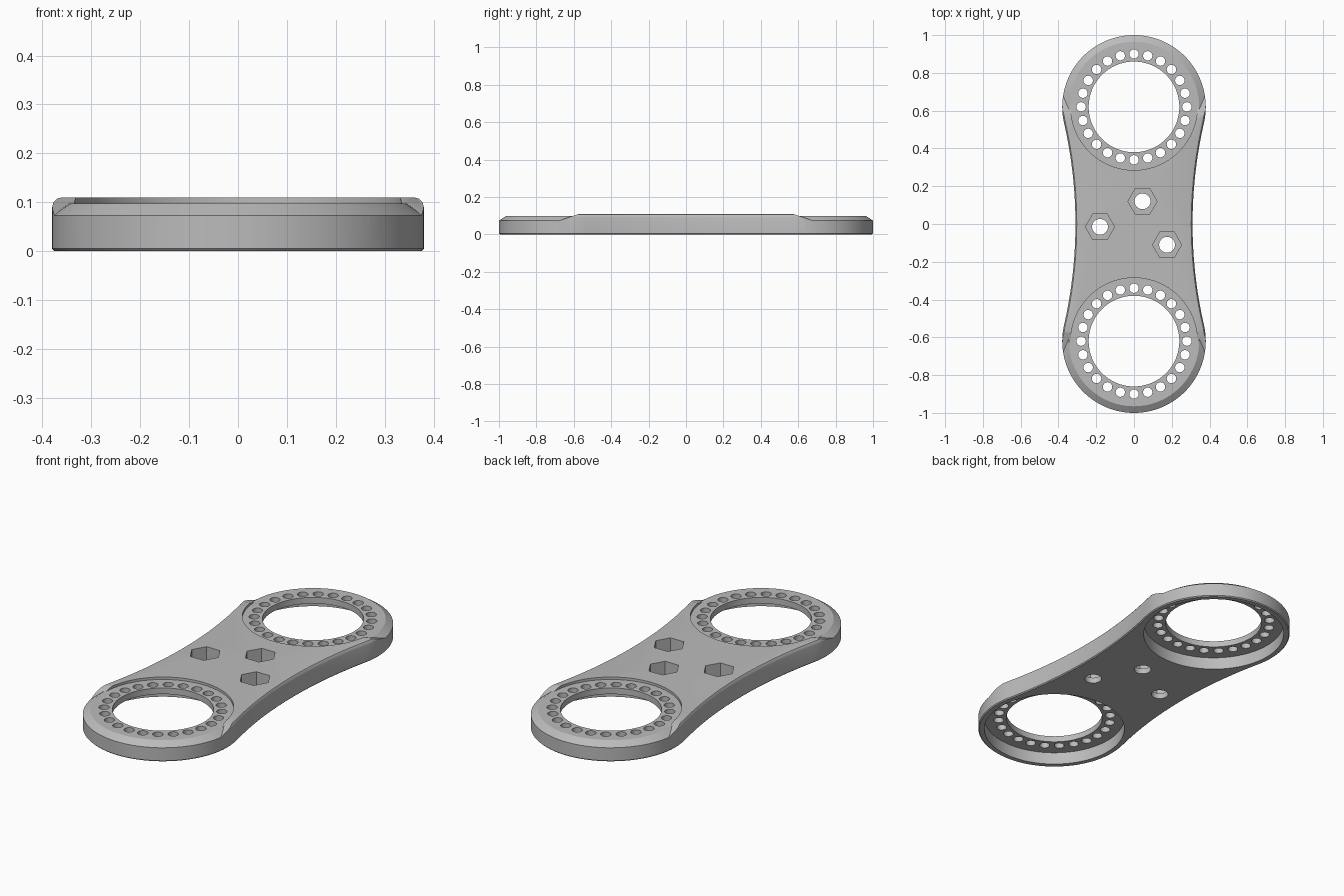
import bpy
import bmesh
from math import atan2, cos, sin, pi

if "Cube" in bpy.data.objects:
    bpy.data.objects.remove(bpy.data.objects["Cube"])

END_Y = 0.62      # ring centre
END_R = 0.38      # ring outer radius
WAIST = 0.31      # half width at the middle
SIDE_R = 2.40     # radius of the concave sides
TILT = atan2(END_Y, WAIST + SIDE_R)

grey = bpy.data.materials.new("plain grey")
grey.use_nodes = True
grey.diffuse_color = (0.5, 0.5, 0.5, 1)
grey.node_tree.nodes["Principled BSDF"].inputs["Base Color"].default_value = (0.5, 0.5, 0.5, 1)


def arc(cx, cy, r, a0, a1, n):
    return [(cx + r * cos(a0 + (a1 - a0) * i / n), cy + r * sin(a0 + (a1 - a0) * i / n)) for i in range(n)]


def circle(cx, cy, r, n=96, start=0.0):
    return arc(cx, cy, r, start, start + 2 * pi, n)


def outline(inset):
    """Two round ends joined by concave sides, moved inwards by inset."""
    r, side, cx = END_R - inset, SIDE_R + inset, WAIST + SIDE_R
    return (arc(0, END_Y, r, -TILT, pi + TILT, 64)
            + arc(-cx, 0, side, TILT, -TILT, 32)
            + arc(0, -END_Y, r, pi - TILT, 2 * pi + TILT, 64)
            + arc(cx, 0, side, pi + TILT, pi - TILT, 32))


def add_loft(bm, levels):
    """Capped solid through a stack of (outline, z) levels."""
    rings = [[bm.verts.new((x, y, z)) for x, y in pts] for pts, z in levels]
    n = len(rings[0])
    for low, high in zip(rings, rings[1:]):
        for i in range(n):
            j = (i + 1) % n
            bm.faces.new((low[i], low[j], high[j], high[i]))
    bm.faces.new(rings[0][::-1])
    bm.faces.new(rings[-1])


def make(name, solids):
    bm = bmesh.new()
    for levels in solids:
        add_loft(bm, levels)
    bmesh.ops.recalc_face_normals(bm, faces=bm.faces)
    mesh = bpy.data.meshes.new(name)
    bm.to_mesh(mesh)
    bm.free()
    mesh.materials.append(grey)
    ob = bpy.data.objects.new(name, mesh)
    bpy.context.collection.objects.link(ob)
    return ob


def combine(ob, tool, operation="DIFFERENCE"):
    tool.hide_render = True
    mod = ob.modifiers.new("cut", "BOOLEAN")
    mod.operation, mod.solver, mod.object = operation, "EXACT", tool
    bpy.context.view_layer.objects.active = ob
    bpy.ops.object.modifier_apply(modifier=mod.name)
    bpy.data.objects.remove(tool)


def prism(pts, z0, z1):
    return [(pts, z0), (pts, z1)]


# Body with a rounded top edge and a small bottom chamfer
plate = make("link_plate", [[(outline(d), z) for d, z in (
    (0.005, 0), (0, 0.005), (0, 0.09), (0.002, 0.099), (0.007, 0.107), (0.016, 0.11))]])

# Chamfered ends, running out on a slope towards the middle
for s in (-1, 1):
    chamfer = make("chamfer_cutter", [[
        (circle(0, s * END_Y, 0.345), 0.097), (circle(0, s * END_Y, 0.415), 0.049),
        (circle(0, s * END_Y, 0.415), 0.2)]])

    def block(y, z):
        return [(-0.6, s * y), (0.6, s * y), (0.6, s * 1.2), (-0.6, s * 1.2)], z
    combine(chamfer, make("slope_cutter", [[block(0.897, 0), block(0.54, 0.12), block(0.54, 0.3)]]), "INTERSECT")
    combine(plate, chamfer)

# Round recesses above, deep pockets below
ends = (-END_Y, END_Y)
combine(plate, make("recess_cutter", [prism(circle(0, y, 0.335), 0.097, 0.2) for y in ends]))
combine(plate, make("pocket_cutter", [prism(circle(0, y, 0.35), -0.1, 0.065) for y in ends]))

# Hexagonal nut pockets
bolts = ((0.045, 0.12), (-0.18, -0.015), (0.175, -0.11))
combine(plate, make("nut_cutter", [prism(circle(x, y, 0.077, 6), 0.03, 0.2) for x, y in bolts]))

# Bores, bolt holes and the circles of small holes
holes = [prism(circle(0, y, 0.24), -0.1, 0.3) for y in ends]
holes += [prism(circle(x, y, 0.042, 32), -0.1, 0.3) for x, y in bolts]
for y in ends:
    holes += [prism(circle(hx, hy, 0.025, 16), -0.1, 0.3) for hx, hy in circle(0, y, 0.28, 24)]
combine(plate, make("hole_cutter", holes))

bpy.ops.object.select_all(action="DESELECT")
plate.select_set(True)
bpy.context.view_layer.objects.active = plate
bpy.ops.object.shade_smooth_by_angle(angle=0.45)
